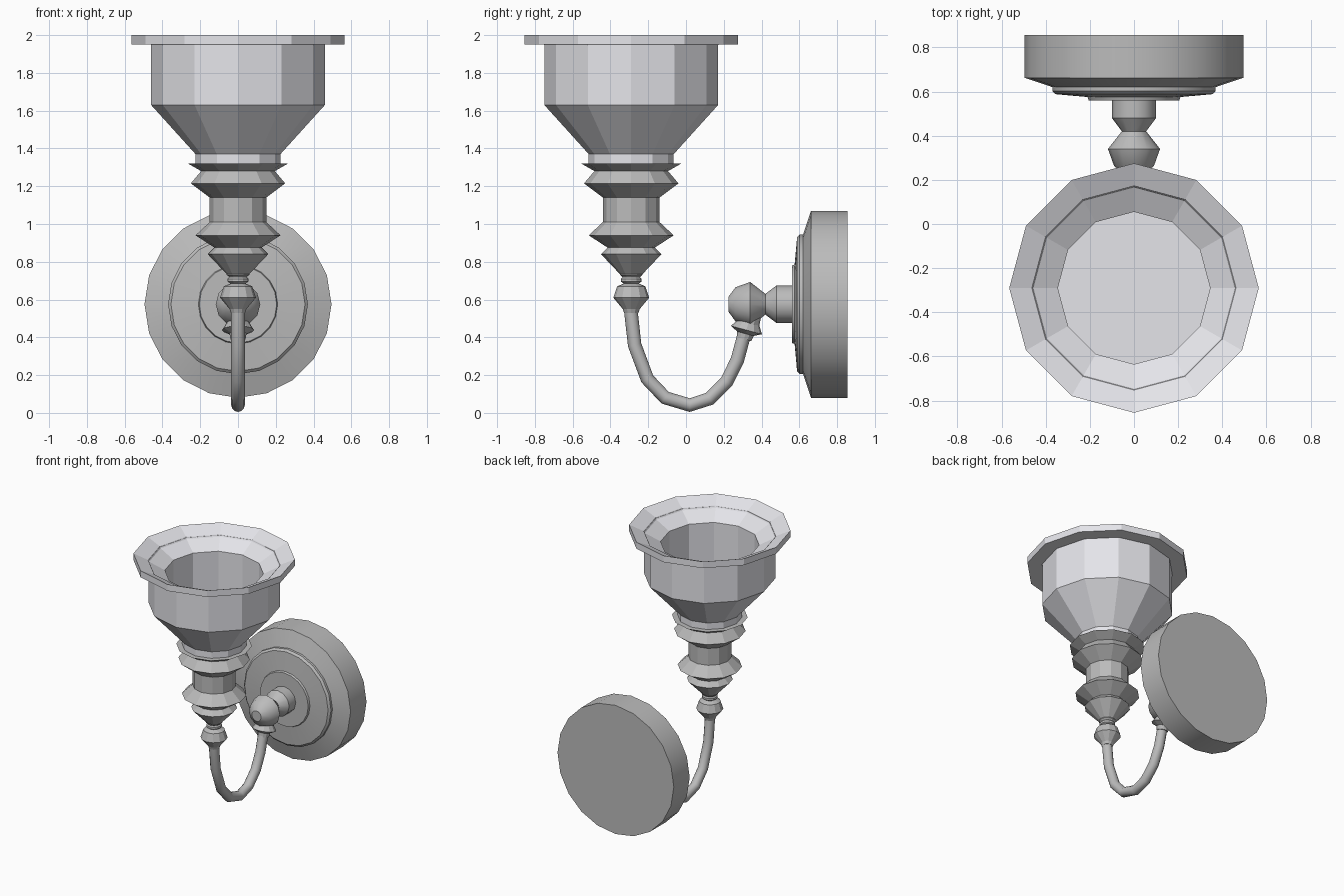
import bpy, bmesh, math
from mathutils import Vector

if "Cube" in bpy.data.objects:
    bpy.data.objects.remove(bpy.data.objects["Cube"])


def material(name, color):
    m = bpy.data.materials.new(name)
    m.diffuse_color = color
    m.use_nodes = True
    m.node_tree.nodes["Principled BSDF"].inputs["Base Color"].default_value = m.diffuse_color
    return m


METAL = material("grey_metal", (0.5, 0.5, 0.5, 1))
GLASS = material("pale_glass", (0.78, 0.78, 0.82, 1))


def finish(name, bm, mat, smooth=None):
    bmesh.ops.recalc_face_normals(bm, faces=bm.faces)
    me = bpy.data.meshes.new(name)
    bm.to_mesh(me)
    bm.free()
    me.materials.append(mat)
    ob = bpy.data.objects.new(name, me)
    bpy.context.collection.objects.link(ob)
    if smooth:
        bpy.ops.object.select_all(action='DESELECT')
        ob.select_set(True)
        bpy.context.view_layer.objects.active = ob
        bpy.ops.object.shade_smooth_by_angle(angle=math.radians(smooth))
    return ob


def skin(bm, rings):
    # Bridge consecutive rings and close both ends
    n = len(rings[0])
    for a, b in zip(rings, rings[1:]):
        for i in range(n):
            j = (i + 1) % n
            bm.faces.new((a[i], a[j], b[j], b[i]))
    bm.faces.new(rings[0])
    bm.faces.new(rings[-1])


def lathe(name, profile, sides, origin, axis, mat, smooth=None):
    # Profile is (radius, distance along axis); ring vertices start on +x
    bm = bmesh.new()
    o, w, u = Vector(origin), Vector(axis).normalized(), Vector((1, 0, 0))
    v = w.cross(u)
    rings = []
    for r, h in profile:
        angles = [2 * math.pi * i / sides for i in range(sides)]
        rings.append([bm.verts.new(o + w * h + (u * math.cos(a) + v * math.sin(a)) * r)
                      for a in angles])
    skin(bm, rings)
    return finish(name, bm, mat, smooth)


UP, BACK = (0, 0, 1), (0, 1, 0)
CUP_Y, PLATE_Z = -0.29, 0.575

# Faceted shade with a flared, hollow rim
lathe("lamp_shade", [(0.225, 1.31), (0.225, 1.37), (0.46, 1.63), (0.46, 1.95),
                     (0.565, 1.95), (0.565, 2.0), (0.465, 1.955), (0.455, 1.94),
                     (0.345, 1.88), (0.345, 1.53)], 12, (0, CUP_Y, 0), UP, GLASS)

# Turned holder below the shade
lathe("shade_holder", [(0.04, 0.71), (0.065, 0.74), (0.16, 0.84), (0.125, 0.875),
                       (0.225, 0.94), (0.15, 1.01), (0.15, 1.14), (0.25, 1.215),
                       (0.195, 1.28), (0.265, 1.32), (0.2, 1.32)],
      12, (0, CUP_Y, 0), UP, METAL)

# Ball and small rings at the top of the arm
lathe("arm_ball", [(0.038, 0.53), (0.045, 0.55), (0.095, 0.61), (0.075, 0.67),
                   (0.04, 0.685), (0.055, 0.695), (0.055, 0.71), (0.045, 0.72),
                   (0.06, 0.73), (0.06, 0.75)], 12, (0, CUP_Y, 0), UP, METAL)

# Curved arm swept in the y-z plane
path = [(-0.293, 0.55), (-0.272, 0.36), (-0.205, 0.18), (-0.11, 0.08), (0.02, 0.041),
        (0.125, 0.075), (0.215, 0.165), (0.272, 0.28), (0.315, 0.44)]
pts = [Vector((0, y, z)) for y, z in path]
bm = bmesh.new()
rings = []
for k, p in enumerate(pts):
    t = (pts[min(k + 1, len(pts) - 1)] - pts[max(k - 1, 0)]).normalized()
    side = Vector((1, 0, 0))
    n = t.cross(side)
    rings.append([bm.verts.new(p + (side * math.cos(i * math.pi / 6)
                                    + n * math.sin(i * math.pi / 6)) * 0.036)
                  for i in range(12)])
skin(bm, rings)
finish("curved_arm", bm, METAL, 40)

# Socket joining the arm to the wall knob
lathe("arm_socket", [(0.04, 0.0), (0.045, 0.03), (0.085, 0.05), (0.06, 0.09), (0.055, 0.15)],
      12, (0, 0.307, 0.39), (0, 0.27, 1), METAL)

# Turned knob standing out from the wall plate
lathe("wall_knob", [(0.04, 0.225), (0.09, 0.262), (0.118, 0.34), (0.055, 0.42),
                    (0.1, 0.48), (0.1, 0.57)], 12, (0, 0, PLATE_Z), BACK, METAL, 35)

# Stepped round wall plate
lathe("wall_plate", [(0.205, 0.56), (0.21, 0.575), (0.355, 0.588), (0.37, 0.602),
                     (0.37, 0.62), (0.495, 0.662), (0.495, 0.855)],
      20, (0, 0, PLATE_Z), BACK, METAL, 25)
